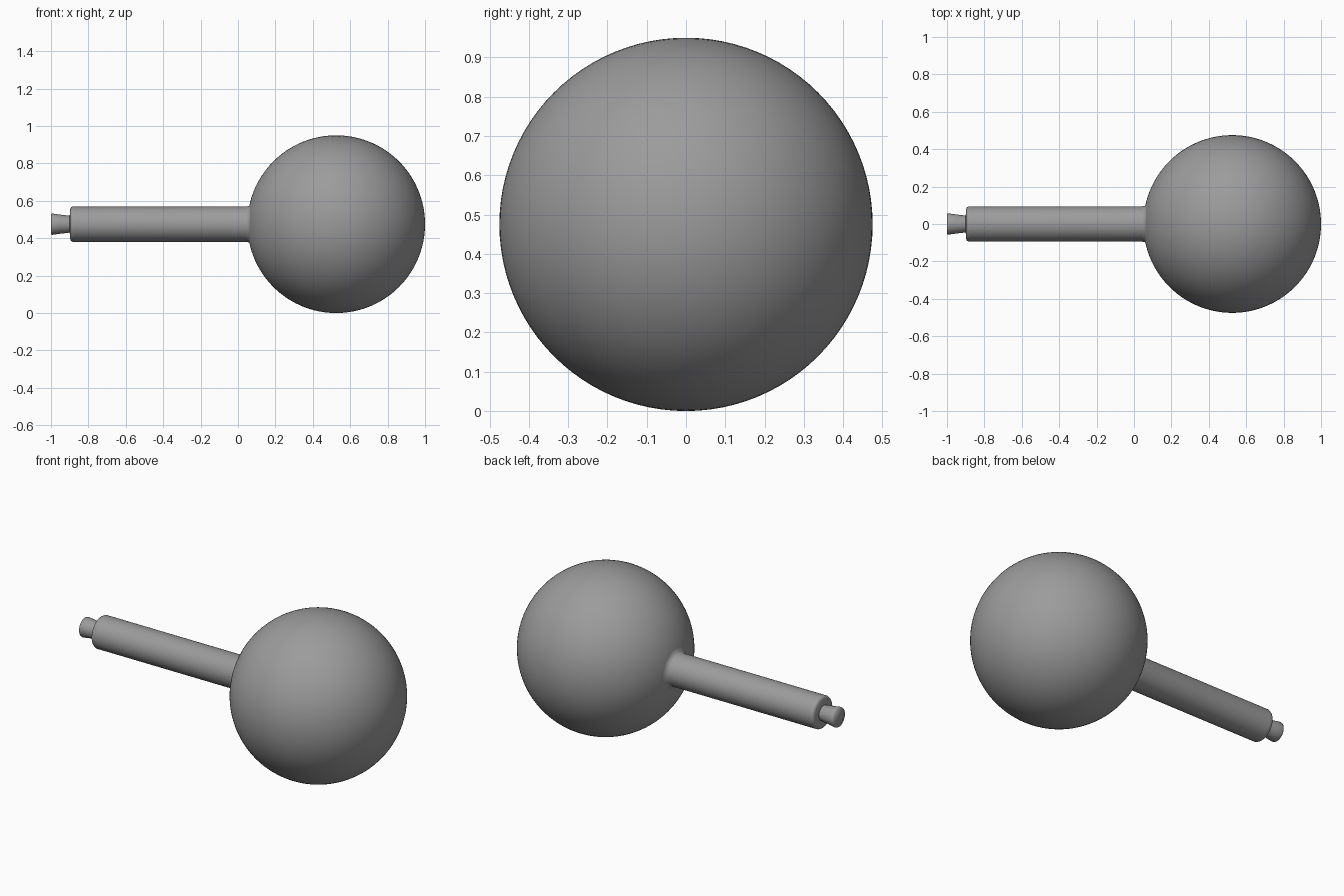
import bpy, bmesh, math
from mathutils import Vector

if "Cube" in bpy.data.objects:
    bpy.data.objects.remove(bpy.data.objects["Cube"])

R, CX, CZ = 0.475, 0.525, 0.475   # ball radius and centre
ROD_R = 0.094
SEG = 96

grey = bpy.data.materials.new("plain grey")
grey.diffuse_color = (0.33, 0.33, 0.33, 1)
grey.use_nodes = True
grey.node_tree.nodes["Principled BSDF"].inputs["Base Color"].default_value = grey.diffuse_color


def lathe(name, profile, sharp_angle):
    """Revolve (x, radius) points about the horizontal x axis."""
    bm = bmesh.new()
    verts = [bm.verts.new((x, 0, r)) for x, r in profile]
    edges = [bm.edges.new(p) for p in zip(verts, verts[1:])]
    bmesh.ops.spin(bm, geom=verts + edges, cent=(0, 0, 0), axis=(1, 0, 0),
                   angle=2 * math.pi, steps=SEG, use_duplicate=False)
    bmesh.ops.remove_doubles(bm, verts=bm.verts, dist=1e-5)
    bmesh.ops.recalc_face_normals(bm, faces=bm.faces)
    me = bpy.data.meshes.new(name)
    bm.to_mesh(me)
    bm.free()
    me.materials.append(grey)
    ob = bpy.data.objects.new(name, me)
    ob.location = (0, 0, CZ)
    bpy.context.collection.objects.link(ob)
    bpy.ops.object.select_all(action='DESELECT')
    ob.select_set(True)
    bpy.context.view_layer.objects.active = ob
    bpy.ops.object.shade_smooth_by_angle(angle=math.radians(sharp_angle))
    return ob


# Flared tip and rod with a softened shoulder, running into the ball
tip = [(-1.0, 0), (-1.0, 0.055), (-0.993, 0.057), (-0.95, 0.051), (-0.90, 0.045)]
shoulder = [(-0.897, 0.08), (-0.893, 0.090), (-0.885, ROD_R)]
rod = [(-0.87, ROD_R), (0.04, ROD_R)]

# Ball, starting where the rod meets it so the joint shades softly
a0 = math.asin((ROD_R + 0.004) / R)
N = 56
ball = []
for i in range(N + 1):
    a = a0 + (math.pi - a0) * i / N
    ball.append((CX - R * math.cos(a), R * math.sin(a) if i < N else 0))

lathe("ball_headed_handle", tip + shoulder + rod + ball, 80)
